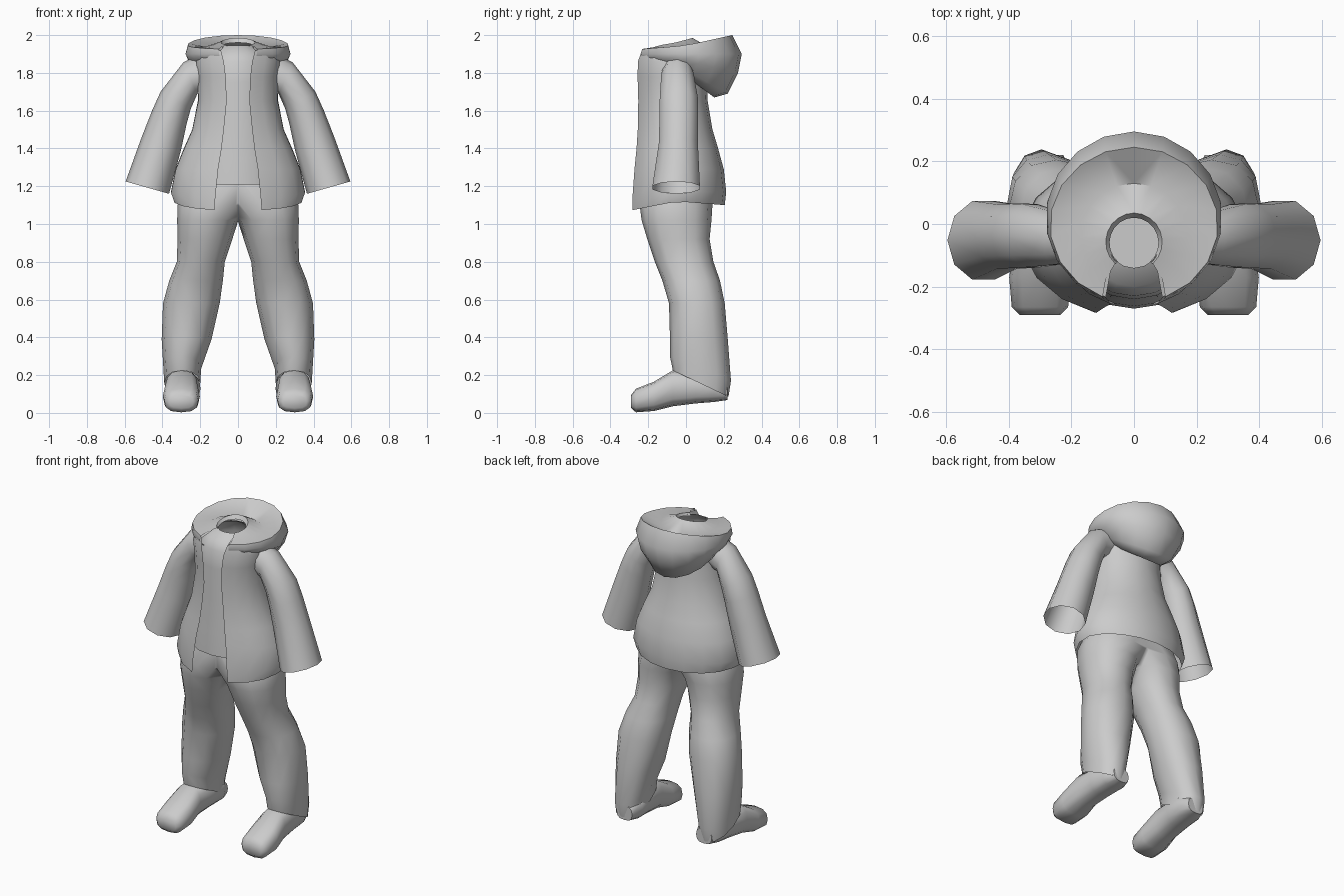
import bpy, bmesh
from math import sin, cos, pi, asin
from mathutils import Vector


def ring(c, u, v, n, p=1.0):
    """Closed (super)ellipse around c with half axes u and v."""
    c, u, v = Vector(c), Vector(u), Vector(v)
    f = lambda t: abs(t) ** p * (1 if t >= 0 else -1)
    return [c + u * f(cos(2 * pi * i / n)) + v * f(sin(2 * pi * i / n)) for i in range(n)]


def half_ring(rx, yf, yb, zf, zs, zb, gap, n=9):
    """Open arc from the front opening round the +x side to the back centre line."""
    a0 = -pi / 2 + asin(min(gap / rx, 0.7))
    pts = []
    for i in range(n):
        a = a0 + (pi / 2 - a0) * i / (n - 1)
        s = sin(a)
        z = zs + (zb - zs) * s if s > 0 else zs - (zf - zs) * s
        x = rx * cos(a) if i < n - 1 else 0
        pts.append(Vector((x, (yf + yb) / 2 + (yb - yf) / 2 * s, z)))
    return pts


def loft(name, rings, closed=True, caps=(), mirror=True, bisect=False):
    bm = bmesh.new()
    vs = [[bm.verts.new(p) for p in r] for r in rings]
    n = len(rings[0])
    for a, b in zip(vs, vs[1:]):
        for i in range(n if closed else n - 1):
            j = (i + 1) % n
            bm.faces.new((a[i], a[j], b[j], b[i]))
    for k in caps:
        bm.faces.new(vs[k])
    if closed:
        bmesh.ops.recalc_face_normals(bm, faces=bm.faces)
    if bisect:
        bmesh.ops.bisect_plane(bm, geom=bm.verts[:] + bm.edges[:] + bm.faces[:],
                               plane_co=(0, 0, 0), plane_no=(1, 0, 0), clear_inner=True)
    me = bpy.data.meshes.new(name)
    bm.to_mesh(me)
    bm.free()
    ob = bpy.data.objects.new(name, me)
    bpy.context.collection.objects.link(ob)
    if mirror:
        m = ob.modifiers.new("Mirror", 'MIRROR')
        m.merge_threshold = 0.001
    bpy.ops.object.select_all(action='DESELECT')
    ob.select_set(True)
    bpy.context.view_layer.objects.active = ob
    bpy.ops.object.shade_smooth_by_angle(angle=1.0)
    return ob


# Trousers: x centre, x radius, front (y, z), back (y, z)
legs = [(.295, .095, -.07, .225, .225, .085), (.295, .10, -.085, .30, .238, .17),
        (.272, .132, -.085, .40, .222, .38), (.247, .15, -.09, .58, .205, .58),
        (.222, .142, -.125, .70, .18, .70), (.197, .127, -.165, .80, .145, .80),
        (.175, .145, -.205, .92, .125, .92), (.16, .162, -.235, 1.02, .135, 1.02),
        (.12, .20, -.245, 1.10, .14, 1.10), (0, .27, -.22, 1.25, .13, 1.25)]
loft("trousers", [ring((x, (yf + yb) / 2, (zf + zb) / 2), (r, 0, 0),
                       (0, (yb - yf) / 2, (zb - zf) / 2), 12, .9)
                  for x, r, yf, zf, yb, zb in legs], caps=(-1,), bisect=True)

# Shoes: y, bottom z, top z, x centre, x radius
shoe = [(-.29, .025, .095, .30, .065), (-.265, .003, .128, .30, .09),
        (-.17, .01, .165, .30, .098), (-.07, .035, .225, .298, .085),
        (.05, .05, .22, .29, .085), (.15, .058, .20, .283, .085), (.22, .068, .16, .28, .055)]
loft("shoes", [ring((x, y, (zb + zt) / 2), (r, 0, 0), (0, 0, (zt - zb) / 2), 12, .75)
               for y, zb, zt, x, r in shoe], caps=(0, -1))

# Shirt under the jacket: z, x radius, front y, back y
shirt = [(1.21, .25, -.27, .12), (1.35, .24, -.262, .11), (1.55, .2, -.245, .09),
         (1.75, .19, -.24, .08), (1.86, .18, -.23, .07), (1.91, .14, -.2, .05),
         (1.945, .085, -.14, .025)]
loft("shirt", [ring((0, (f + b) / 2, z), (r, 0, 0), (0, (b - f) / 2, 0), 16)
               for z, r, f, b in shirt], mirror=False)

# Jacket body, open at the front: x radius, front y, back y, z front/side/back, half gap
coat = [(.34, -.30, .205, 1.07, 1.12, 1.10, .125), (.36, -.298, .213, 1.14, 1.17, 1.17, .12),
        (.335, -.285, .20, 1.29, 1.29, 1.29, .105), (.29, -.272, .17, 1.40, 1.40, 1.40, .087),
        (.245, -.265, .14, 1.50, 1.50, 1.50, .075), (.215, -.26, .115, 1.65, 1.65, 1.65, .06),
        (.215, -.265, .11, 1.78, 1.78, 1.78, .065), (.225, -.265, .10, 1.86, 1.86, 1.86, .075),
        (.21, -.25, .09, 1.92, 1.91, 1.91, .09), (.14, -.17, .06, 1.94, 1.93, 1.93, .075)]
loft("jacket_body", [half_ring(*r) for r in coat], closed=False)

# Sleeves: outer (x, z), inner (x, z), y centre, y radius
sleeve = [(.20, 1.90, .16, 1.70, -.045, .08), (.29, 1.855, .215, 1.69, -.045, .09),
          (.41, 1.70, .25, 1.61, -.038, .106), (.455, 1.60, .272, 1.53, -.038, .108),
          (.51, 1.46, .302, 1.39, -.04, .108), (.595, 1.225, .365, 1.16, -.052, .132)]
loft("sleeves", [ring(((a + c) / 2, y, (b + d) / 2), ((a - c) / 2, 0, (b - d) / 2), (0, r, 0), 10)
                 for a, b, c, d, y, r in sleeve])

# Hood hanging at the back, from its underside over the rim into the collar
hood = [(.12, -.15, .09, 1.85, 1.80, 1.72, .08), (.17, -.20, .15, 1.86, 1.80, 1.67, .09),
        (.215, -.24, .22, 1.87, 1.82, 1.69, .09), (.262, -.25, .275, 1.88, 1.86, 1.80, .095),
        (.282, -.258, .295, 1.90, 1.90, 1.90, .10), (.268, -.25, .245, 1.925, 1.945, 2.0, .10),
        (.17, -.20, .13, 1.935, 1.94, 1.93, .09), (.09, -.15, .035, 1.945, 1.96, 1.985, .06),
        (.078, -.14, .02, 1.93, 1.945, 1.96, .05)]
loft("hood", [half_ring(*r) for r in hood], closed=False)
